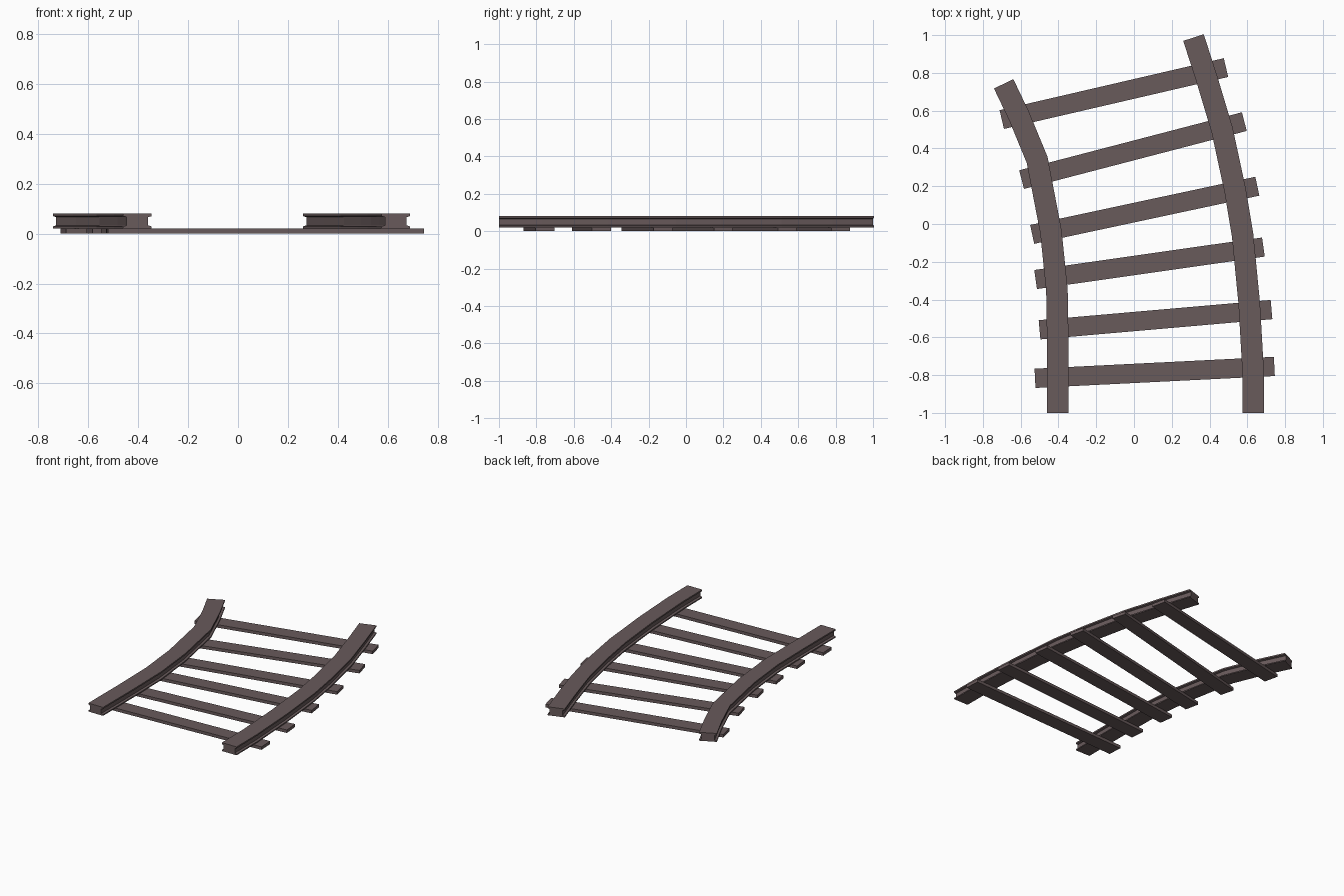
import bpy, bmesh
from mathutils import Vector

if "Cube" in bpy.data.objects:
    bpy.data.objects.remove(bpy.data.objects["Cube"], do_unlink=True)

brown = bpy.data.materials.new("dark_brown")
brown.use_nodes = True
color = (0.14, 0.103, 0.105, 1)
brown.diffuse_color = color
brown.node_tree.nodes["Principled BSDF"].inputs["Base Color"].default_value = color


def sweep(name, path, profile):
    """Sweep a closed (sideways, height) profile along a flat path with mitred bends."""
    pts = [Vector(p) for p in path]
    dirs = [(b - a).normalized() for a, b in zip(pts, pts[1:])]
    bm = bmesh.new()
    rings = []
    for i, p in enumerate(pts):
        before, after = dirs[max(i - 1, 0)], dirs[min(i, len(dirs) - 1)]
        t = (before + after).normalized()
        side = Vector((t.y, -t.x)) / t.dot(after)
        rings.append([bm.verts.new((p.x + side.x * s, p.y + side.y * s, z))
                      for s, z in profile])
    n = len(profile)
    for a, b in zip(rings, rings[1:]):
        for j in range(n):
            k = (j + 1) % n
            bm.faces.new((a[j], a[k], b[k], b[j]))
    bm.faces.new(rings[0])
    bm.faces.new(rings[-1][::-1])
    bmesh.ops.recalc_face_normals(bm, faces=bm.faces)
    mesh = bpy.data.meshes.new(name)
    bm.to_mesh(mesh)
    bm.free()
    mesh.materials.append(brown)
    obj = bpy.data.objects.new(name, mesh)
    bpy.context.collection.objects.link(obj)
    return obj


# I-shaped rail section, mirrored from its right half
half = [(0.057, 0.021), (0.057, 0.029), (0.043, 0.033),
        (0.043, 0.066), (0.057, 0.07), (0.057, 0.08)]
rail_section = half + [(-s, z) for s, z in reversed(half)]

# Curved rails
sweep("right_rail", [(-0.403, -1), (-0.403, -0.66), (-0.408, -0.35), (-0.44, -0.04),
                     (-0.513, 0.34), (-0.61, 0.575), (-0.69, 0.742)], rail_section)
sweep("left_rail", [(0.632, -1), (0.63, -0.77), (0.61, -0.42), (0.575, -0.06),
                    (0.535, 0.18), (0.466, 0.50), (0.385, 0.77), (0.315, 0.987)],
      rail_section)

# Flat sleepers fanning out along the bend
plank = [(-0.051, 0), (0.051, 0), (0.051, 0.021), (-0.051, 0.021)]
ends = [((-0.524, -0.817), (0.743, -0.754)), ((-0.50, -0.56), (0.728, -0.453)),
        ((-0.521, -0.294), (0.685, -0.122)), ((-0.539, -0.055), (0.653, 0.20)),
        ((-0.595, 0.235), (0.584, 0.542)), ((-0.70, 0.553), (0.487, 0.828))]
for i, pair in enumerate(ends):
    sweep(f"sleeper_{i + 1}", pair, plank)
